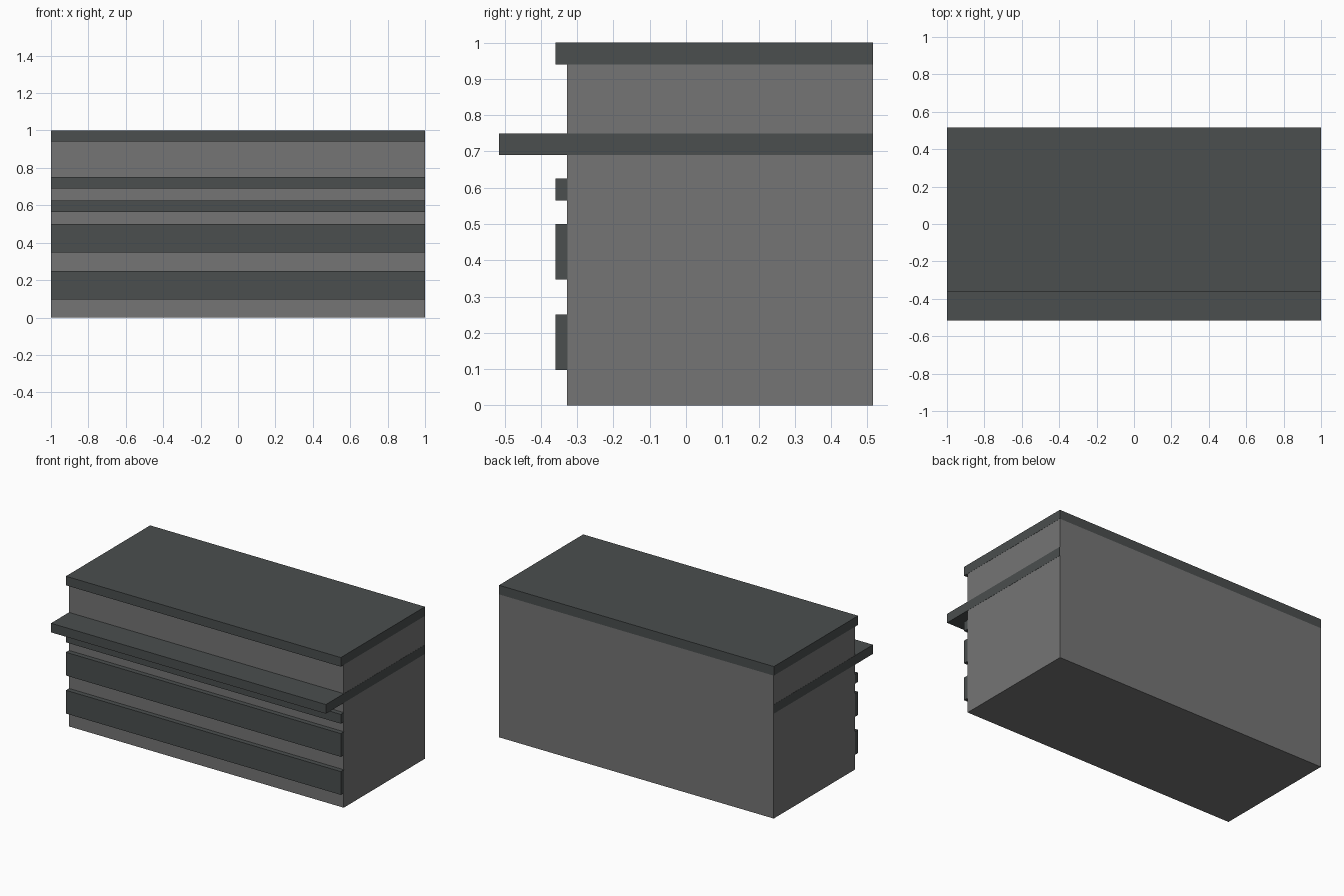
import bpy

if "Cube" in bpy.data.objects:
    bpy.data.objects.remove(bpy.data.objects["Cube"])


def material(name, rgb):
    m = bpy.data.materials.new(name)
    m.diffuse_color = (*rgb, 1.0)
    m.use_nodes = True
    m.node_tree.nodes["Principled BSDF"].inputs["Base Color"].default_value = m.diffuse_color
    return m


grey = material("mid grey", (0.178, 0.178, 0.178))
dark = material("dark slate", (0.069, 0.077, 0.077))


def box(name, x, y0, y1, z0, z1, mat):
    """Box spanning -x..x, y0..y1, z0..z1."""
    bpy.ops.mesh.primitive_cube_add(size=1, location=(0, (y0 + y1) / 2, (z0 + z1) / 2))
    o = bpy.context.object
    o.name = name
    o.scale = (2 * x, y1 - y0, z1 - z0)
    bpy.ops.object.transform_apply(location=False, rotation=False, scale=True)
    o.data.materials.append(mat)
    return o


FRONT, BACK = -0.328, 0.515

# Main counter body
box("counter_body", 0.999, FRONT, BACK, 0.0, 0.94, grey)

# Top slab and the serving shelf that runs through the body, flush inside the back
box("top_slab", 1.0, -0.36, BACK, 0.94, 1.0, dark)
box("serving_shelf", 1.0, -0.515, BACK - 0.001, 0.69, 0.75, dark)

# Front trim planks
for i, (z0, z1) in enumerate([(0.097, 0.25), (0.347, 0.5), (0.565, 0.626)]):
    box(f"front_plank_{i + 1}", 1.0, -0.36, FRONT + 0.001, z0, z1, dark)
